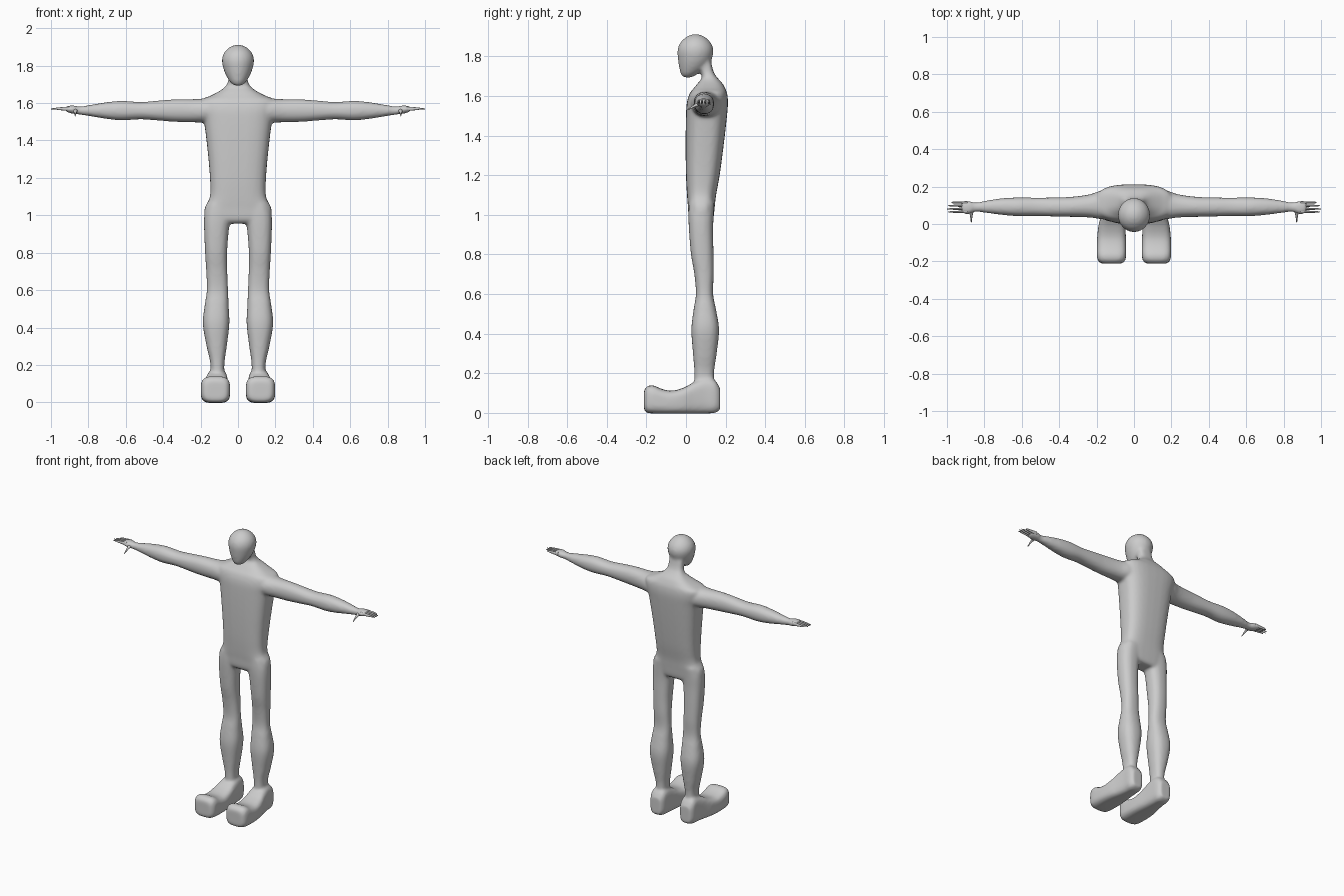
import bpy, bmesh, math
from mathutils import Vector

skin = bpy.data.materials.new("plain grey")
skin.diffuse_color = (0.6, 0.6, 0.6, 1)


def refine(rows, steps=5):
    """Catmull-Rom interpolation between cross-sections."""
    out = []
    for i in range(len(rows) - 1):
        p0, p1, p2, p3 = (rows[max(0, min(len(rows) - 1, i + k))] for k in (-1, 0, 1, 2))
        for s in range(steps):
            t = s / steps
            out.append([0.5 * (2*b + (c-a)*t + (2*a-5*b+4*c-d)*t*t + (3*b-a-3*c+d)*t**3)
                        for a, b, c, d in zip(p0, p1, p2, p3)])
    return out + [list(rows[-1])]


def loft(bm, axis, rows, power=2.0, side=1, n=32):
    """Rows are (position, a0, a1, b0, b1); sections are superellipses."""
    rings = []
    for t, a0, a1, b0, b1 in refine(rows):
        ring = []
        for k in range(n):
            th = 2 * math.pi * k / n
            c, s = math.cos(th), math.sin(th)
            a = (a0+a1)/2 + (a1-a0)/2 * math.copysign(abs(c)**(2/power), c)
            b = (b0+b1)/2 + (b1-b0)/2 * math.copysign(abs(s)**(2/power), s)
            x, y, z = {'X': (t, a, b), 'Y': (a, t, b), 'Z': (a, b, t)}[axis]
            ring.append(bm.verts.new((x*side, y, z)))
        rings.append(ring)
    for r, q in zip(rings, rings[1:]):
        for k in range(n):
            bm.faces.new((r[k], r[(k+1) % n], q[(k+1) % n], q[k]))
    bm.faces.new(rings[0])
    bm.faces.new(rings[-1])


def finish(bm, name):
    bmesh.ops.recalc_face_normals(bm, faces=bm.faces)
    for f in bm.faces:
        f.smooth = True
    me = bpy.data.meshes.new(name)
    bm.to_mesh(me)
    bm.free()
    me.materials.append(skin)
    ob = bpy.data.objects.new(name, me)
    bpy.context.collection.objects.link(ob)
    return ob


body = bmesh.new()
# torso and neck
loft(body, 'Z', [
    (0.955, -.15, .15, .035, .125), (0.98, -.178, .178, .015, .138),
    (1.04, -.178, .178, .01, .145), (1.10, -.15, .15, .005, .152),
    (1.20, -.15, .15, .0, .17), (1.35, -.163, .163, -.002, .19),
    (1.50, -.182, .182, .0, .207), (1.57, -.20, .20, .005, .212),
    (1.615, -.20, .20, .02, .207), (1.64, -.145, .145, .04, .197),
    (1.665, -.098, .098, .06, .183), (1.69, -.066, .066, .08, .16),
    (1.72, -.053, .053, .075, .14), (1.78, -.05, .05, .06, .125)], 2.9)
# head
loft(body, 'Z', [
    (1.693, -.018, .018, -.015, .03), (1.71, -.04, .04, -.026, .058),
    (1.74, -.06, .06, -.034, .1), (1.78, -.077, .077, -.04, .128),
    (1.83, -.086, .086, -.043, .139), (1.87, -.074, .074, -.028, .124),
    (1.90, -.043, .043, .005, .092), (1.912, -.01, .01, .038, .058)])

for s in (1, -1):
    # arm and palm
    loft(body, 'X', [
        (.08, .02, .19, 1.50, 1.62), (.17, .025, .18, 1.496, 1.624),
        (.24, .035, .158, 1.497, 1.621), (.34, .038, .145, 1.50, 1.62),
        (.43, .04, .142, 1.507, 1.613), (.52, .043, .141, 1.513, 1.606),
        (.62, .042, .142, 1.508, 1.612), (.70, .048, .138, 1.515, 1.605),
        (.78, .058, .127, 1.528, 1.592), (.845, .065, .115, 1.538, 1.582),
        (.88, .053, .123, 1.542, 1.588), (.91, .054, .124, 1.55, 1.585),
        (.925, .06, .119, 1.558, 1.582)], 2.2, s)
    # leg
    loft(body, 'Z', [
        (.08, .07, .15, .04, .145), (.20, .073, .147, .042, .142),
        (.30, .06, .168, .035, .155), (.42, .046, .188, .027, .167),
        (.52, .05, .178, .038, .152), (.60, .053, .167, .05, .137),
        (.70, .057, .17, .042, .14), (.80, .058, .176, .025, .139),
        (.92, .049, .181, .015, .137), (1.0, .035, .18, .012, .14),
        (1.06, .04, .165, .015, .143)], 2.4, s)
    # foot
    loft(body, 'Y', [
        (-.212, .065, .175, .012, .115), (-.195, .047, .193, .0, .135),
        (-.165, .042, .199, -.003, .139), (-.12, .042, .199, -.004, .12),
        (-.07, .043, .197, -.004, .112), (-.01, .047, .19, -.004, .128),
        (.04, .052, .178, -.004, .155), (.10, .056, .168, -.003, .175),
        (.145, .06, .165, .0, .165), (.172, .075, .15, .015, .125)], 3.6, s)

ob = finish(body, "body")
# fuse the overlapping parts into one smooth skin
rm = ob.modifiers.new("fuse", 'REMESH')
rm.mode = 'VOXEL'
rm.voxel_size = 0.009
rm.use_smooth_shade = True
sm = ob.modifiers.new("soften", 'SMOOTH')
sm.factor = 0.5
sm.iterations = 8

# fingers and thumbs
for s, label in ((1, "left"), (-1, "right")):
    bm = bmesh.new()
    for y, tip in ((.115, .975), (.098, .995), (.081, 1.0), (.065, .994)):
        loft(bm, 'X', [(.89, y-.007, y+.007, 1.556, 1.582), (.93, y-.006, y+.006, 1.56, 1.579),
                       (.965, y-.005, y+.005, 1.564, 1.576),
                       (tip, y-.002, y+.002, 1.567, 1.571)], 2, s, 12)
    loft(bm, 'Y', [(.075, .855, .885, 1.55, 1.575), (.05, .862, .878, 1.545, 1.562),
                   (.03, .865, .875, 1.537, 1.549), (.008, .868, .872, 1.528, 1.533)], 2, s, 12)
    finish(bm, label + "_fingers")
